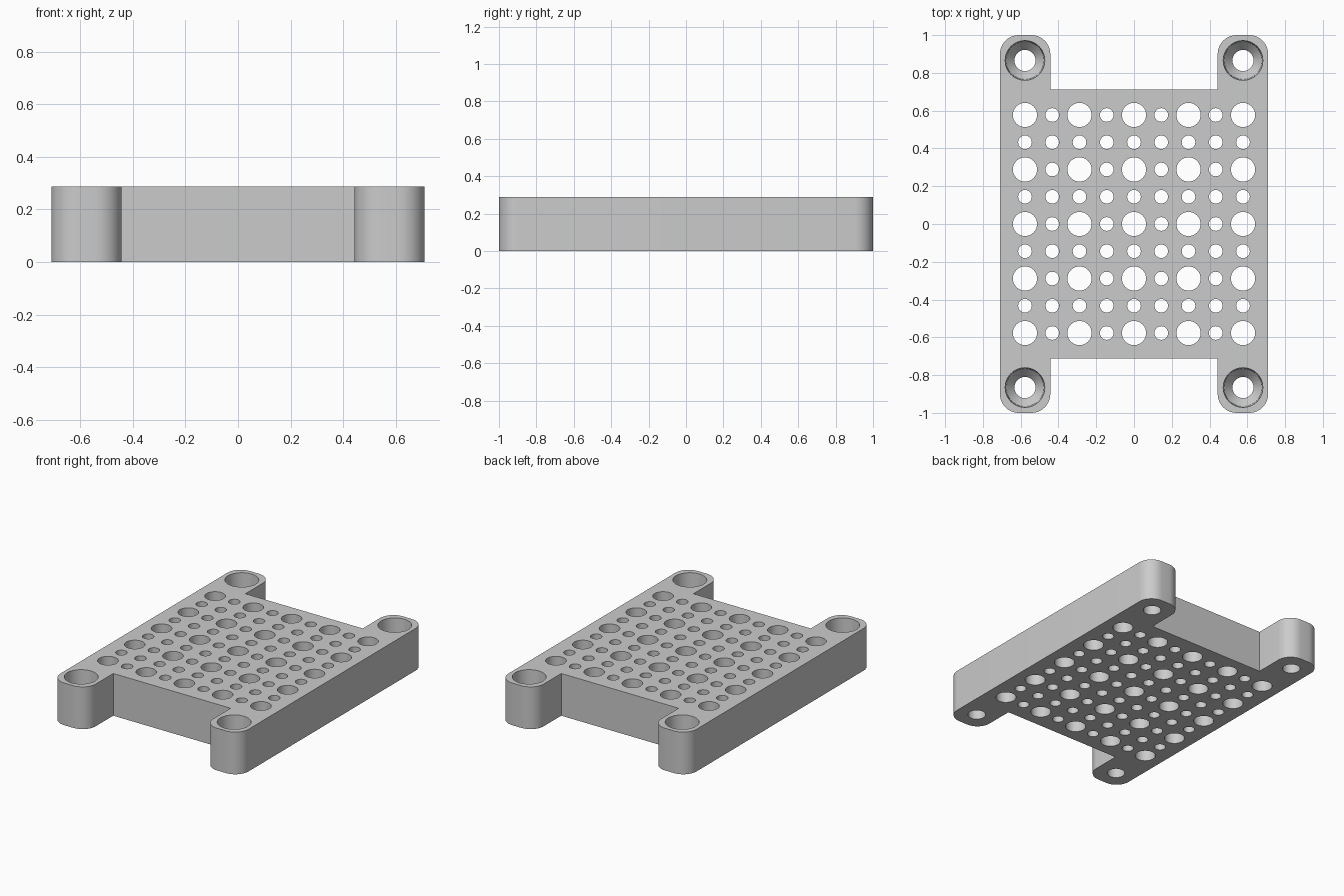
import bpy
import bmesh
from math import cos, sin, pi, radians

if "Cube" in bpy.data.objects:
    bpy.data.objects.remove(bpy.data.objects["Cube"], do_unlink=True)

HEIGHT = 0.288
PITCH = 0.1443
HALF_W, HALF_L = 0.71, 1.0
EAR_X, BODY_Y = 0.443, 0.712
ROUND = 0.1

grey = bpy.data.materials.new("light grey")
grey.use_nodes = True
grey.diffuse_color = (0.6, 0.6, 0.6, 1)
grey.node_tree.nodes["Principled BSDF"].inputs["Base Color"].default_value = (0.6, 0.6, 0.6, 1)


def make_object(name, bm):
    bmesh.ops.recalc_face_normals(bm, faces=bm.faces)
    mesh = bpy.data.meshes.new(name)
    bm.to_mesh(mesh)
    bm.free()
    mesh.materials.append(grey)
    obj = bpy.data.objects.new(name, mesh)
    bpy.context.collection.objects.link(obj)
    return obj


def arc(cx, cy, start, steps=10):
    return [(cx + ROUND * cos(start + pi / 2 * i / steps),
             cy + ROUND * sin(start + pi / 2 * i / steps)) for i in range(steps + 1)]


def lathe(bm, x, y, rings, sides):
    """Closed solid of revolution from (radius, z) rings, bottom to top."""
    loops = [[bm.verts.new((x + r * cos(2 * pi * i / sides), y + r * sin(2 * pi * i / sides), z))
              for i in range(sides)] for r, z in rings]
    for low, high in zip(loops, loops[1:]):
        for i in range(sides):
            j = (i + 1) % sides
            bm.faces.new((low[i], low[j], high[j], high[i]))
    bm.faces.new(loops[0][::-1])
    bm.faces.new(loops[-1])


# Plate outline: one quarter, mirrored round to all four rounded ears
quarter = arc(HALF_W - ROUND, HALF_L - ROUND, 0)
quarter += arc(EAR_X + ROUND, HALF_L - ROUND, pi / 2)
quarter.append((EAR_X, BODY_Y))
half = quarter + [(-x, y) for x, y in reversed(quarter)]
outline = half + [(x, -y) for x, y in reversed(half)]

bm = bmesh.new()
base = bm.faces.new([bm.verts.new((x, y, 0)) for x, y in outline])
top = bmesh.ops.extrude_face_region(bm, geom=[base])
bmesh.ops.translate(bm, vec=(0, 0, HEIGHT),
                    verts=[v for v in top["geom"] if isinstance(v, bmesh.types.BMVert)])
plate = make_object("perforated_plate", bm)

# Grid of holes: large where both indices are even, small elsewhere
bm = bmesh.new()
for i in range(-4, 5):
    for j in range(-4, 5):
        large = i % 2 == 0 and j % 2 == 0
        radius, sides = (0.064, 40) if large else (0.036, 32)
        lathe(bm, i * PITCH, j * PITCH, [(radius, -0.1), (radius, HEIGHT + 0.1)], sides)

# Countersunk screw holes in the ears
screw = [(0.056, -0.1), (0.056, 0.1), (0.1, 0.15), (0.105, HEIGHT), (0.105, HEIGHT + 0.1)]
for sx in (-1, 1):
    for sy in (-1, 1):
        lathe(bm, sx * 4 * PITCH, sy * 6 * PITCH, screw, 48)
cutter = make_object("hole_cutter", bm)
cutter.hide_render = True

# Cut the holes and shade
cut = plate.modifiers.new("holes", 'BOOLEAN')
cut.operation = 'DIFFERENCE'
cut.solver = 'EXACT'
cut.object = cutter
bpy.ops.object.select_all(action='DESELECT')
plate.select_set(True)
bpy.context.view_layer.objects.active = plate
bpy.ops.object.modifier_apply(modifier=cut.name)
bpy.data.objects.remove(cutter, do_unlink=True)
bpy.ops.object.shade_smooth_by_angle(angle=radians(30))
